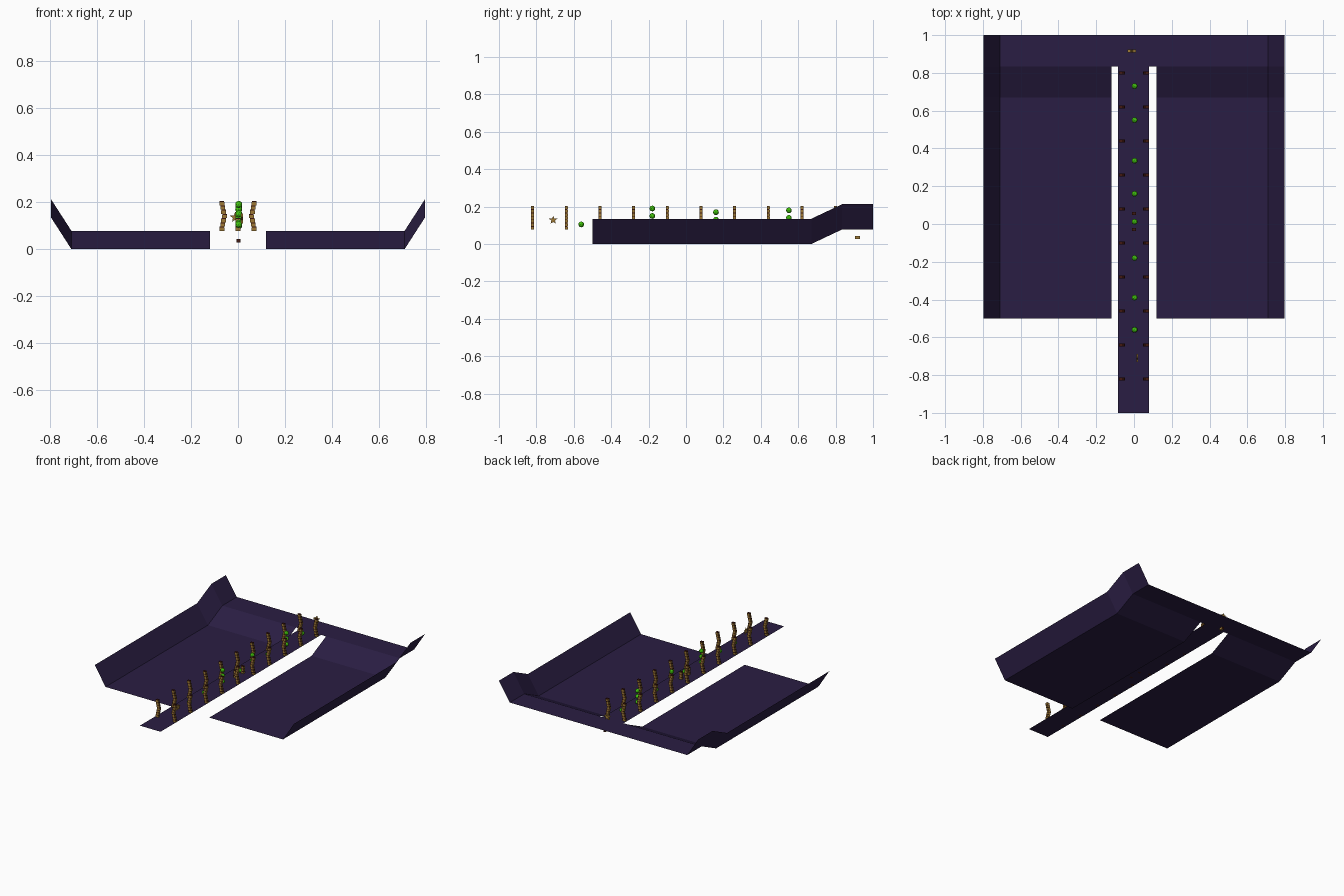
import bpy, bmesh, math
from mathutils import Matrix, Vector

if "Cube" in bpy.data.objects:
    bpy.data.objects.remove(bpy.data.objects["Cube"])


def mat(name, c):
    m = bpy.data.materials.new(name)
    m.diffuse_color = (*c, 1)
    m.use_nodes = True
    m.node_tree.nodes["Principled BSDF"].inputs["Base Color"].default_value = m.diffuse_color
    return m


PURPLE = mat("dark purple", (0.023, 0.0125, 0.056))
TAN = mat("tan wood", (0.34, 0.19, 0.035))
MAROON = mat("dark maroon", (0.055, 0.009, 0.005))
GREEN = mat("bright green", (0.06, 0.62, 0.004))


def finish(bm, name, mats):
    me = bpy.data.meshes.new(name)
    bm.to_mesh(me)
    bm.free()
    for m in mats:
        me.materials.append(m)
    ob = bpy.data.objects.new(name, me)
    bpy.context.collection.objects.link(ob)
    return ob


def box(bm, c, s, mi=0):
    r = bmesh.ops.create_cube(bm, size=1, matrix=Matrix.Translation(c) @ Matrix.Diagonal((*s, 1)))
    for v in r["verts"]:
        for f in v.link_faces:
            f.material_index = mi


def quad(bm, x0, x1, y0, y1, z):
    bm.faces.new([bm.verts.new(p) for p in
                  ((x0, y0, z), (x1, y0, z), (x1, y1, z), (x0, y1, z))])


# Side floors with sloped outer walls, rising at the rear
section = [(0.12, 0), (0.71, 0), (0.797, 0.135)]
path = [(-0.5, 0), (0.67, 0), (0.835, 0.078), (1.0, 0.078)]
for side, label in ((1, "right"), (-1, "left")):
    bm = bmesh.new()
    rows = [[bm.verts.new((side * x, y, z + h)) for x, h in section] for y, z in path]
    for a, b in zip(rows, rows[1:]):
        for i in range(len(section) - 1):
            f = [a[i], a[i + 1], b[i + 1], b[i]]
            bm.faces.new(f if side > 0 else f[::-1])
    finish(bm, label + "_floor", [PURPLE])

# Rear bridge between the floors, and the long centre walkway
bm = bmesh.new()
quad(bm, -0.12, 0.12, 0.835, 1.0, 0.078)
finish(bm, "rear_bridge", [PURPLE])
bm = bmesh.new()
quad(bm, -0.085, 0.08, -1.0, 0.835, 0.078)
finish(bm, "walkway", [PURPLE])


# Stack of wood blocks with dark tops and dark joints between them
N, H, JOINT = 7, 0.018, 0.004


def stack(name, y, xs):
    bm = bmesh.new()
    for i, x in enumerate(xs):
        z = 0.078 + H * i
        box(bm, (x, y, z + (H - JOINT) / 2), (0.021, 0.016, H - JOINT))
        box(bm, (x, y, z + H - JOINT / 2), (0.020, 0.015, JOINT), 1)
    bm.normal_update()
    for f in bm.faces:
        if abs(f.normal.z) > 0.9:
            f.material_index = 1
    finish(bm, name, [TAN, MAROON])


# Bent posts along both edges of the walkway
for k in range(10):
    for side, label in ((1, "right"), (-1, "left")):
        stack(f"{label}_post_{k}", -0.82 + 0.18 * k,
              [side * (0.069 - 0.012 * (1 - abs(i - 3) / 3)) for i in range(N)])

# Two short stubs in the middle of the walkway
stack("middle_stub_front", -0.028, [0.0] * 3)
stack("middle_stub_back", 0.055, [0.0] * 3)

# Green balls, some stacked in columns
balls = {-0.56: [0.105], -0.39: [0.11], -0.18: [0.19, 0.15, 0.11], 0.012: [0.115],
         0.16: [0.17, 0.13], 0.335: [0.11], 0.55: [0.18, 0.14, 0.10], 0.73: [0.11]}
for k, (y, zs) in enumerate(balls.items()):
    bm = bmesh.new()
    for z in zs:
        bmesh.ops.create_icosphere(bm, subdivisions=2, radius=0.0155,
                                   matrix=Matrix.Translation((0.003, y, z)))
    finish(bm, f"green_balls_{k}", [GREEN])


# Thin five-pointed stars
def star(name, loc, turn, r=0.023, t=0.007):
    bm = bmesh.new()
    vs = []
    for i in range(10):
        a = math.pi / 2 + i * math.pi / 5
        q = r if i % 2 == 0 else r * 0.45
        vs.append(bm.verts.new((q * math.cos(a), -t / 2, q * math.sin(a))))
    f = bm.faces.new(vs)
    ext = bmesh.ops.extrude_face_region(bm, geom=[f])
    bmesh.ops.translate(bm, vec=(0, t, 0),
                        verts=[v for v in ext["geom"] if isinstance(v, bmesh.types.BMVert)])
    bm.faces.new(vs) if not any(set(g.verts) == set(vs) for g in bm.faces) else None
    bmesh.ops.recalc_face_normals(bm, faces=bm.faces)
    bm.transform(Matrix.Translation(loc) @ Matrix.Rotation(turn, 4, "Z"))
    finish(bm, name, [TAN])


star("front_star", (0.017, -0.71, 0.128), math.pi / 2)
star("rear_star", (-0.012, 0.915, 0.135), 0, t=0.016)

# Small block hanging under the rear bridge, dark at its ends
bm = bmesh.new()
box(bm, (0.002, 0.917, 0.036), (0.016, 0.026, 0.016))
bm.normal_update()
for f in bm.faces:
    f.material_index = int(abs(f.normal.y) > 0.9)
finish(bm, "under_block", [TAN, MAROON])
